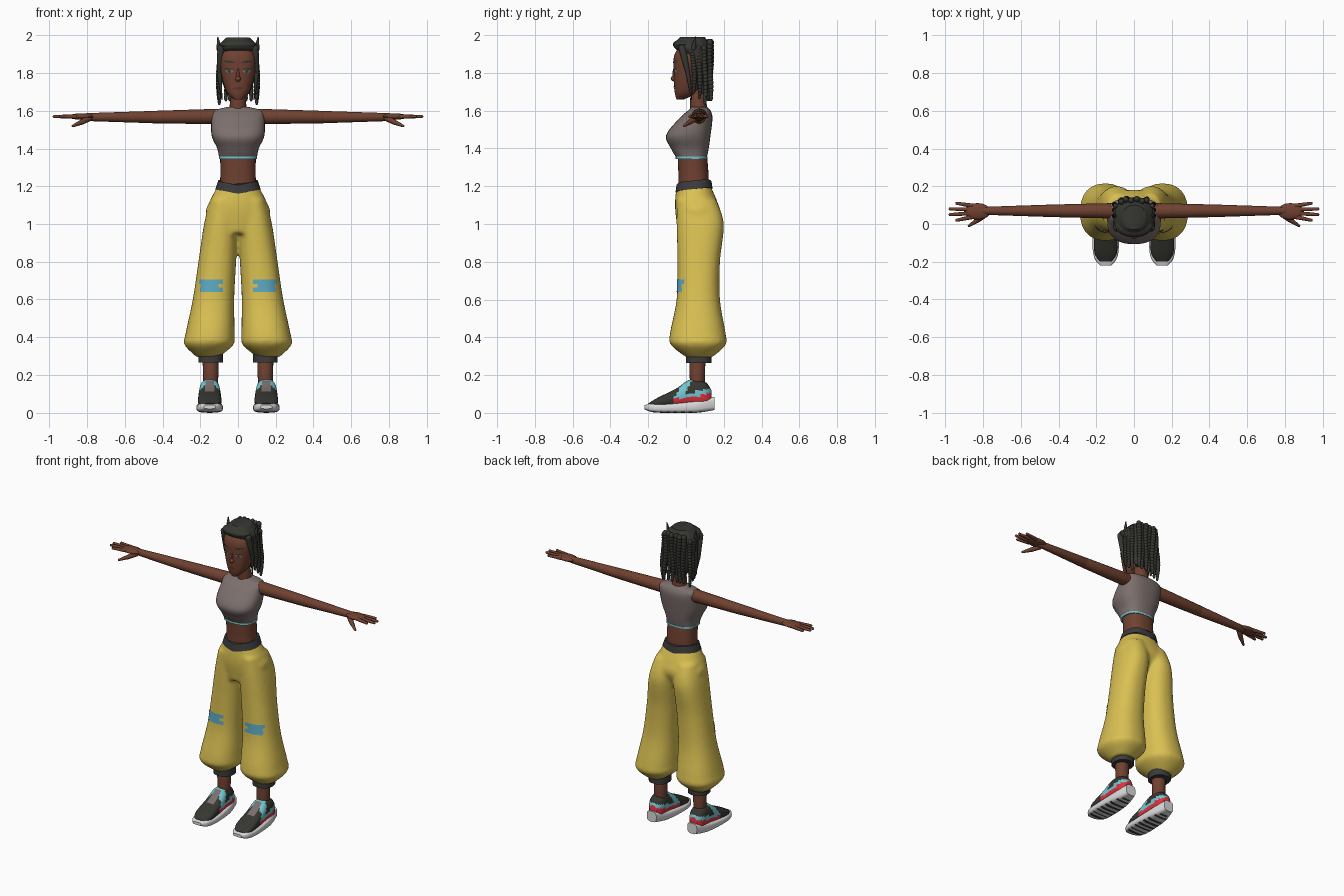
import bpy, bmesh
from math import sin, cos, pi, radians
from mathutils import Vector, Matrix

if "Cube" in bpy.data.objects:
    bpy.data.objects.remove(bpy.data.objects["Cube"])


def material(name, *rgb):
    mat = bpy.data.materials.new(name)
    mat.use_nodes = True
    mat.diffuse_color = (*rgb, 1)
    shader = mat.node_tree.nodes["Principled BSDF"]
    shader.inputs["Base Color"].default_value = (*rgb, 1)
    return mat


skin = material("brown skin", .16, .053, .03)
hair = material("near black", .036, .038, .03)
grey = material("warm grey", .2, .16, .15)
yellow = material("yellow cloth", .7, .53, .085)
charcoal = material("charcoal trim", .045, .043, .045)
blue = material("patch blue", .11, .4, .54)
cyan = material("shoe cyan", .17, .56, .63)
white = material("sole white", .7, .7, .7)
red = material("shoe red", .75, .03, .05)
lip = material("lip brown", .13, .03, .02)


def add_object(name, bm, mats, mirror=False):
    mesh = bpy.data.meshes.new(name)
    bm.to_mesh(mesh)
    bm.free()
    for mat in mats:
        mesh.materials.append(mat)
    ob = bpy.data.objects.new(name, mesh)
    bpy.context.collection.objects.link(ob)
    if mirror:
        ob.modifiers.new("Mirror", "MIRROR").use_mirror_merge = False
    return ob


def smooth_path(rows, steps):
    """Interpolate section rows with a Catmull-Rom spline."""
    path = [Vector(row) for row in rows]
    path = [path[0]] + path + [path[-1]]
    for a, b, c, d in zip(path, path[1:], path[2:], path[3:]):
        for k in range(steps):
            u = k / steps
            yield b + ((c - a) * u + (a * 2 - b * 5 + c * 4 - d) * u**2
                       + (b * 3 - a - c * 3 + d) * u**3) / 2
    yield path[-1]


def loft(name, rows, mats, along_y=False, centre=0, lean=0, sides=32, steps=6,
         power=2.3, rule=None, tweak=None, mirror=False):
    """Skin rounded sections: (position, half width, low edge, high edge)."""
    bm = bmesh.new()
    rings = []
    for t, half, low, high in smooth_path(rows, steps):
        ring = []
        for k in range(sides):
            ca, sa = cos(2 * pi * k / sides), sin(2 * pi * k / sides)
            across = half * abs(ca)**(2 / power) * (1 if ca > 0 else -1)
            rise = abs(sa)**(2 / power) * (1 if sa > 0 else -1)
            x = centre + lean * t + across
            other = (low + high + (high - low) * rise) / 2
            ring.append(bm.verts.new((x, t, other) if along_y else (x, other, t)))
        rings.append(ring)
    for lower, upper in zip(rings, rings[1:]):
        for k in range(sides):
            j = (k + 1) % sides
            bm.faces.new((lower[k], lower[j], upper[j], upper[k]))
    bm.faces.new(rings[0])
    bm.faces.new(rings[-1])
    if tweak:
        for v in bm.verts:
            tweak(v.co)
    bmesh.ops.recalc_face_normals(bm, faces=bm.faces)
    if rule:
        for face in bm.faces:
            face.material_index = rule(face.calc_center_median())
    return add_object(name, bm, mats, mirror)


def blobs(name, items, mat, mirror=False):
    """Ellipsoids given by centre and radii."""
    bm = bmesh.new()
    for place, radii in items:
        bmesh.ops.create_uvsphere(bm, u_segments=16, v_segments=10, radius=1,
                                  matrix=Matrix.LocRotScale(Vector(place), None, Vector(radii)))
    return add_object(name, bm, [mat], mirror)


def limbs(name, items, mat, mirror=False):
    """Tapered capsules given by two ends and two radii."""
    bm = bmesh.new()
    for start, end, start_radius, end_radius in items:
        turn = (Vector(end) - Vector(start)).to_track_quat("Z", "Y")
        made = bmesh.ops.create_uvsphere(bm, u_segments=20, v_segments=13, radius=1)
        for v in made["verts"]:
            at_end = v.co.z > 0
            v.co = turn @ (v.co * (end_radius if at_end else start_radius))
            v.co += Vector(end if at_end else start)
    return add_object(name, bm, [mat], mirror)


def decal(name, x, z, width, height, mat, target, disc=False, tilt=0, gap=.003):
    """Thin painted plate wrapped on to the front of a target."""
    bm = bmesh.new()
    bmesh.ops.create_grid(bm, x_segments=10, y_segments=6, size=1)
    for v in bm.verts:
        a, b = v.co.x, v.co.y
        if disc:
            a, b = a * (1 - b * b / 2)**.5, b * (1 - a * a / 2)**.5
        v.co = (x + a * width, -.4, z + b * height + tilt * a * width)
    bmesh.ops.recalc_face_normals(bm, faces=bm.faces)
    bmesh.ops.reverse_faces(bm, faces=[f for f in bm.faces if f.normal.y > 0])
    wrap = add_object(name, bm, [mat], x > 0).modifiers.new("Wrap", "SHRINKWRAP")
    wrap.target, wrap.wrap_method, wrap.wrap_mode = target, "PROJECT", "ABOVE_SURFACE"
    wrap.use_project_x = wrap.use_project_z = False
    wrap.use_project_y = True
    wrap.offset = gap


# Head, neck and face
head = loft("head", [(1.66, .02, -.05, -.01), (1.7, .06, -.06, .06), (1.8, .09, -.065, .1),
                     (1.9, .095, -.06, .11), (1.97, .04, 0, .08)], [skin])
limbs("neck", [((0, .07, 1.58), (0, .06, 1.7), .05, .037)], skin)
blobs("nose", [((0, -.065, 1.77), (.015, .016, .015)),
               ((0, -.06, 1.79), (.008, .012, .04))], skin)
decal("lips", 0, 1.72, .026, .008, lip, head, disc=True)
decal("eye_white", .044, 1.81, .02, .009, grey, head, disc=True)
decal("iris", .044, 1.81, .009, .009, charcoal, head, disc=True, gap=.005)
decal("eyelash", .046, 1.822, .024, .004, hair, head, disc=True, tilt=.15)
decal("eyebrow", .046, 1.86, .028, .006, hair, head, disc=True, tilt=.15)

# Hair cap, swept front, locks, tufts and beaded braids
loft("hair_cap", [(1.69, .06, .07, .11), (1.8, .1, .02, .13), (1.89, .107, -.01, .13),
                  (1.94, .107, -.065, .13), (1.99, .06, -.03, .1)], [hair])
blobs("swept_hair", [((0, -.01, 1.95), (.1, .06, .03))], hair)
limbs("front_lock", [((.09, -.02, 1.93), (.1, .01, 1.8), .02, .012),
                     ((.1, .01, 1.8), (.085, .03, 1.66), .012, .003)], hair, mirror=True)
limbs("hair_tuft", [((.1, .04, 1.93), (.107, .05, 1.99), .015, .003)], hair, mirror=True)


def braid(x, y, top, length, thick):
    """Chain of overlapping beads that sways and thins towards its tip."""
    beads = 16
    for k in range(beads):
        u = k / beads
        size = thick * (1 - u**4 / 2)
        yield ((x + .3 * thick * sin(6 * u + 40 * x), y + .3 * thick * cos(5 * u + 30 * x),
                top - u * length), (size, size, length / beads))


blobs("back_braids", [bead for i in range(6)
                      for bead in braid(.026 * (i - 2.5), .12 + .008 * (i % 2), 1.96, .31, .016)],
      hair)
blobs("side_braids", [bead for i in range(3)
                      for bead in braid(.1, .04 + .03 * i, 1.93, .24 + .03 * i, .014)],
      hair, mirror=True)

# Torso
loft("crop_top", [(1.35, .1, -.05, .11), (1.4, .11, -.08, .12), (1.47, .14, -.105, .13),
                  (1.56, .14, -.035, .14), (1.6, .13, .01, .13), (1.62, .06, .03, .11)],
     [grey], power=2.5)
loft("top_hem", [(z, .102, -.055, .115) for z in (1.345, 1.357)], [cyan], power=2.5)
loft("waist", [(1.15, .1, -.04, .12), (1.25, .094, -.04, .12), (1.38, .095, -.045, .11)], [skin])

# Arms and hands
limbs("arm", [((.12, .07, 1.57), (.45, .07, 1.567), .041, .033),
              ((.45, .07, 1.567), (.8, .07, 1.567), .033, .021)], skin, mirror=True)
blobs("palm", [((.83, .067, 1.57), (.07, .044, .017))], skin, mirror=True)
limbs("fingers", [((.86, .037 + .02 * i, 1.57), (.94 if i % 3 == 0 else .975, .02 + .03 * i, 1.57),
                   .012, .008) for i in range(4)], skin, mirror=True)
limbs("thumb", [((.79, .05, 1.56), (.83, .02, 1.54), .016, .014),
                ((.83, .02, 1.54), (.875, -.01, 1.52), .014, .007)], skin, mirror=True)

# Baggy trousers: two legs and the hips fused into one smooth surface
leg = [(.295, .06, 0, .14), (.36, .13, -.08, .21), (.42, .13, -.085, .21), (.6, .11, -.05, .18),
       (.8, .1, -.045, .18), (1, .09, -.05, .2), (1.13, .07, -.05, .16)]
hips = [(.95, .1, -.04, .13), (1.05, .17, -.055, .18), (1.12, .15, -.058, .165),
        (1.2, .11, -.05, .13)]
pieces = [loft("leg", leg, [yellow], centre=.19 * side, lean=-.1 * side) for side in (1, -1)]
trousers = loft("trousers", hips, [yellow])
for piece in pieces + [trousers]:
    piece.select_set(True)
bpy.context.view_layer.objects.active = trousers
bpy.ops.object.join()
fuse = trousers.modifiers.new("Fuse", "REMESH")
fuse.mode, fuse.voxel_size, fuse.use_smooth_shade = "VOXEL", .011, True
relax = trousers.modifiers.new("Relax", "SMOOTH")
relax.factor, relax.iterations = .5, 6


def slope_band(co):
    co.z += .1 * (co.y - .04) - .015 * max(0, 1 - abs(co.x) / .08)


loft("waistband", [(1.185, .12, -.057, .142), (1.23, .105, -.05, .135)], [charcoal],
     tweak=slope_band)

# Knee patches made of ragged strips
for label, x, z, width in [("upper", .142, .693, .062), ("middle", .15, .672, .045),
                           ("lower", .14, .651, .06)]:
    decal("knee_patch_" + label, x, z, width, .012, blue, trousers)

# Ankles and cuffs
limbs("ankle", [((.145, .06, .1), (.145, .06, .27), .038, .043)], skin, mirror=True)
loft("ankle_cuff", [(z, .065, 0, .135) for z in (.265, .31)], [charcoal], centre=.145, mirror=True)


# Shoes
def shoe_colour(c):
    edge = .058 + .2 * max(c.y, 0)
    slant = c.y - .5 * (c.z - .1)
    if abs(c.x - .15) < .024 and -.08 < c.y < .01:
        return 3
    if c.y > -.07 and c.z < edge + .02:
        return 2
    return int(-.05 < slant < -.005 or (c.y > -.05 and c.z < edge + .045))


def tread_colour(c):
    return int(c.z < .008 and int(c.y * 50 + 20) % 2)


loft("shoe_upper", [(y, half, .03, top) for y, half, top in [
    (-.2, .03, .05), (-.15, .06, .08), (-.05, .06, .13), (.02, .055, .175), (.1, .05, .165),
    (.135, .025, .12)]], [hair, cyan, red, grey], along_y=True, centre=.15, sides=40,
    power=2.6, rule=shoe_colour, mirror=True)
loft("shoe_sole", [(-.22, .03, .02, .04), (-.18, .06, .004, .05), (-.1, .07, 0, .05),
                   (.05, .06, 0, .065), (.15, .035, .015, .085)], [white, charcoal],
     along_y=True, centre=.15, steps=8, power=3.5, rule=tread_colour, mirror=True)

# Smooth shading with crisp rims
for ob in bpy.context.scene.objects:
    ob.select_set(ob.type == "MESH")
bpy.context.view_layer.objects.active = trousers
bpy.ops.object.shade_smooth_by_angle(angle=radians(45))
